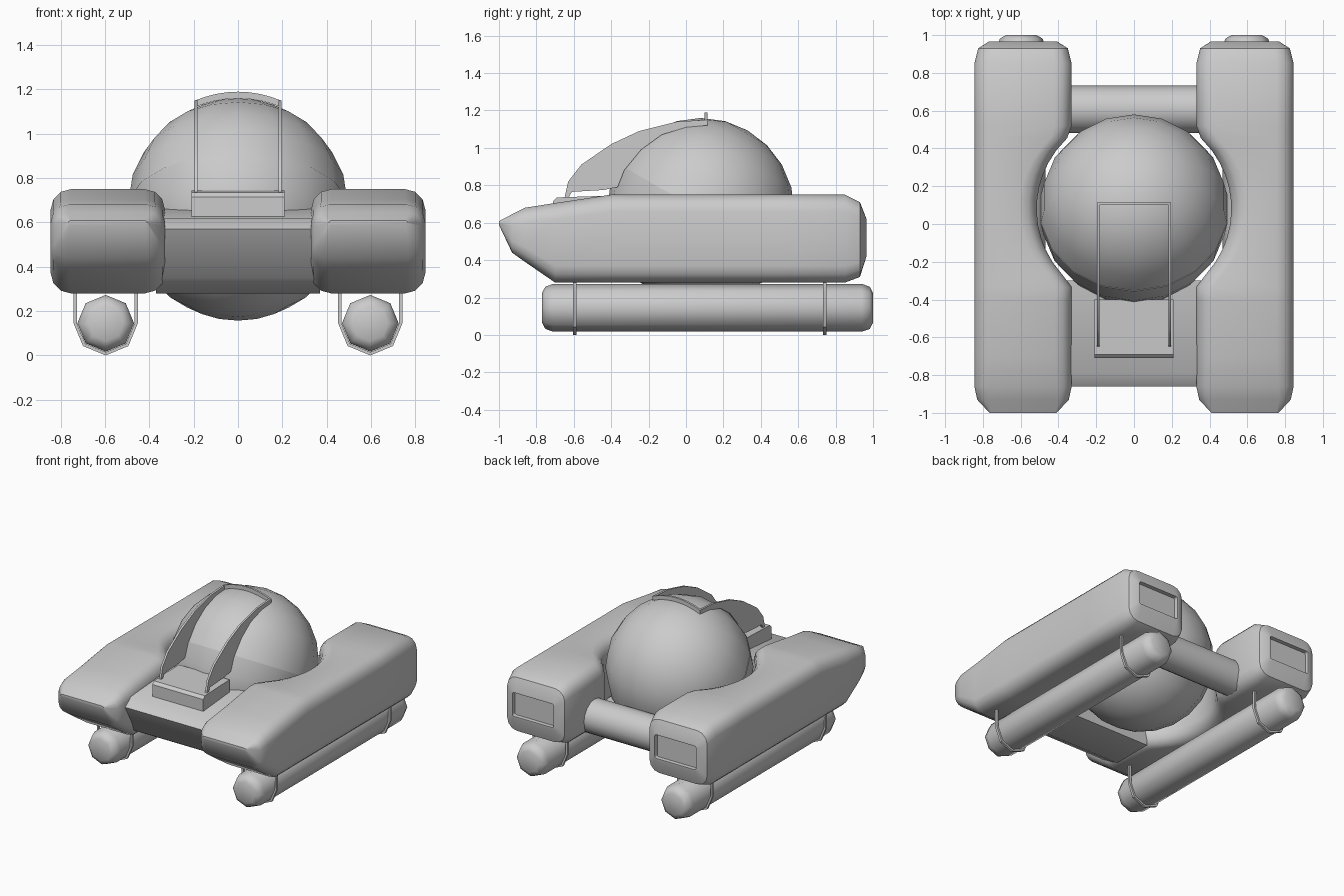
import bpy, bmesh
from math import sin, cos, pi, radians, sqrt
from mathutils import Matrix, Vector

if "Cube" in bpy.data.objects:
    bpy.data.objects.remove(bpy.data.objects["Cube"])

CY, CZ = 0.08, 0.66          # cabin sphere centre


def finish(name, bm, angle=35, mirror=False):
    bmesh.ops.recalc_face_normals(bm, faces=bm.faces)
    me = bpy.data.meshes.new(name)
    bm.to_mesh(me)
    bm.free()
    me.shade_smooth()
    me.set_sharp_from_angle(angle=radians(angle))
    ob = bpy.data.objects.new(name, me)
    bpy.context.collection.objects.link(ob)
    if mirror:
        ob.modifiers.new("Mirror", 'MIRROR').use_mirror_merge = False
    return ob


def loft(rings):
    bm = bmesh.new()
    vs = [[bm.verts.new(p) for p in r] for r in rings]
    n = len(vs[0])
    for a, b in zip(vs, vs[1:]):
        for i in range(n):
            bm.faces.new((a[i], a[(i + 1) % n], b[(i + 1) % n], b[i]))
    bm.faces.new(vs[0])
    cap = bm.faces.new(vs[-1])
    return bm, cap


def prism_x(name, prof, x0, x1, angle=35, mirror=False):
    bm, _ = loft([[(x, y, z) for y, z in prof] for x in (x0, x1)])
    return finish(name, bm, angle, mirror)


def prism_y(name, prof, y0, y1, mirror=False):
    bm, _ = loft([[(x, y, z) for x, z in prof] for y in (y0, y1)])
    return finish(name, bm, 35, mirror)


def rounded_ring(y, x0, x1, z0, z1, r):
    r = min(r, (z1 - z0) * 0.4)
    pts = []
    for k, (cx, cz) in enumerate(((x1 - r, z1 - r), (x0 + r, z1 - r), (x0 + r, z0 + r), (x1 - r, z0 + r))):
        for i in range(4):
            a = (k + i / 3) * pi / 2
            pts.append((cx + r * cos(a), y, cz + r * sin(a)))
    return pts


# side hulls: lofted rounded sections, inner wall hollowed around the cabin
# station: y, bottom, top, width inset, corner radius
stations = [(-1.0, .588, .608, .08, .02), (-.93, .44, .645, .015, .06), (-.86, .39, .68, 0, .08),
            (-.70, .28, .705, 0, .09)]
stations += [(-.40 + i * .92 / 14, .28, .75, 0, .09) for i in range(15)]
stations += [(.85, .28, .75, 0, .09), (.93, .31, .71, .02, .08), (.965, .42, .62, .075, .025)]
rings = []
for y, zb, zt, ins, r in stations:
    inner = max(.33, sqrt(max(0, .515 ** 2 - (y - CY) ** 2)))
    rings.append(rounded_ring(y, inner + ins, .845 - ins, zb, zt, r))
bm, cap = loft(rings)
# recessed outlet in the stern
bmesh.ops.recalc_face_normals(bm, faces=bm.faces)
bmesh.ops.inset_region(bm, faces=[cap], thickness=.012)
bmesh.ops.inset_region(bm, faces=[cap], thickness=.001, depth=-.03)
finish("side_hull", bm, 40, True)

# cabin: tilted dome and lower bowl
tilt = Matrix.Translation((0, CY, CZ)) @ Matrix.Rotation(radians(-30), 4, 'X')
for name, r, keep_top in (("cabin_dome", .5, True), ("cabin_bowl", .503, False)):
    bm = bmesh.new()
    bmesh.ops.create_uvsphere(bm, u_segments=18, v_segments=12, radius=r)
    bmesh.ops.bisect_plane(bm, geom=bm.verts[:] + bm.edges[:] + bm.faces[:], dist=1e-4,
                           plane_co=(0, 0, 0), plane_no=(0, 0, 1),
                           clear_inner=keep_top, clear_outer=not keep_top)
    rim = [e for e in bm.edges if e.is_boundary]
    bmesh.ops.holes_fill(bm, edges=rim)
    bm.transform(tilt)
    finish(name, bm, 40)

# front deck between the hulls
prism_x("front_deck", [(-.86, .57), (-.79, .62), (-.30, .66), (-.30, .28), (-.62, .28), (-.74, .35)],
        -.37, .37)

# rear cross tube
prism_x("rear_tube", [(.607 + .125 * cos(i * pi / 8), .41 + .125 * sin(i * pi / 8)) for i in range(16)],
        -.37, .37)

# pedestal for the guard frame
prism_x("pedestal", [(-.71, .60), (-.71, .715), (-.69, .735), (-.40, .745), (-.40, .60)], -.21, .21)

# guard blades over the dome
prism_x("guard_blade", [(-.65, .73), (-.63, .82), (-.56, .91), (-.40, 1.02), (-.25, 1.09), (-.05, 1.14),
                        (.11, 1.15), (.11, 1.12), (0, 1.11), (-.13, 1.07), (-.24, .99), (-.33, .88),
                        (-.365, .79), (-.44, .775), (-.61, .765), (-.63, .73)], .182, .197, mirror=True)

# arched bow joining the blade tops
xs = [-.195 + i * .39 / 8 for i in range(9)]
arch = [(x, 1.19 - 1.05 * x * x) for x in xs] + [(x, 1.16 - 1.05 * x * x) for x in reversed(xs)]
prism_y("guard_bow", arch, .10, .115)

# pontoons
PX, PZ = .597, .145
bm, _ = loft([[(PX + r * sin(i * pi / 4), y, PZ + r * cos(i * pi / 4)) for i in range(8)]
              for y, r in ((-.77, .08), (-.752, .113), (-.71, .128), (.94, .128), (.982, .113), (1.0, .08))])
finish("pontoon", bm, 50, True)


# pontoon straps
def u_path(r):
    return [(PX - r, .32)] + [(PX - r * cos(i * pi / 4), PZ - r * sin(i * pi / 4)) for i in range(5)] \
        + [(PX + r, .32)]


for name, y in (("front_strap", -.595), ("rear_strap", .742)):
    prism_y(name, u_path(.145) + u_path(.130)[::-1], y - .009, y + .009, True)
